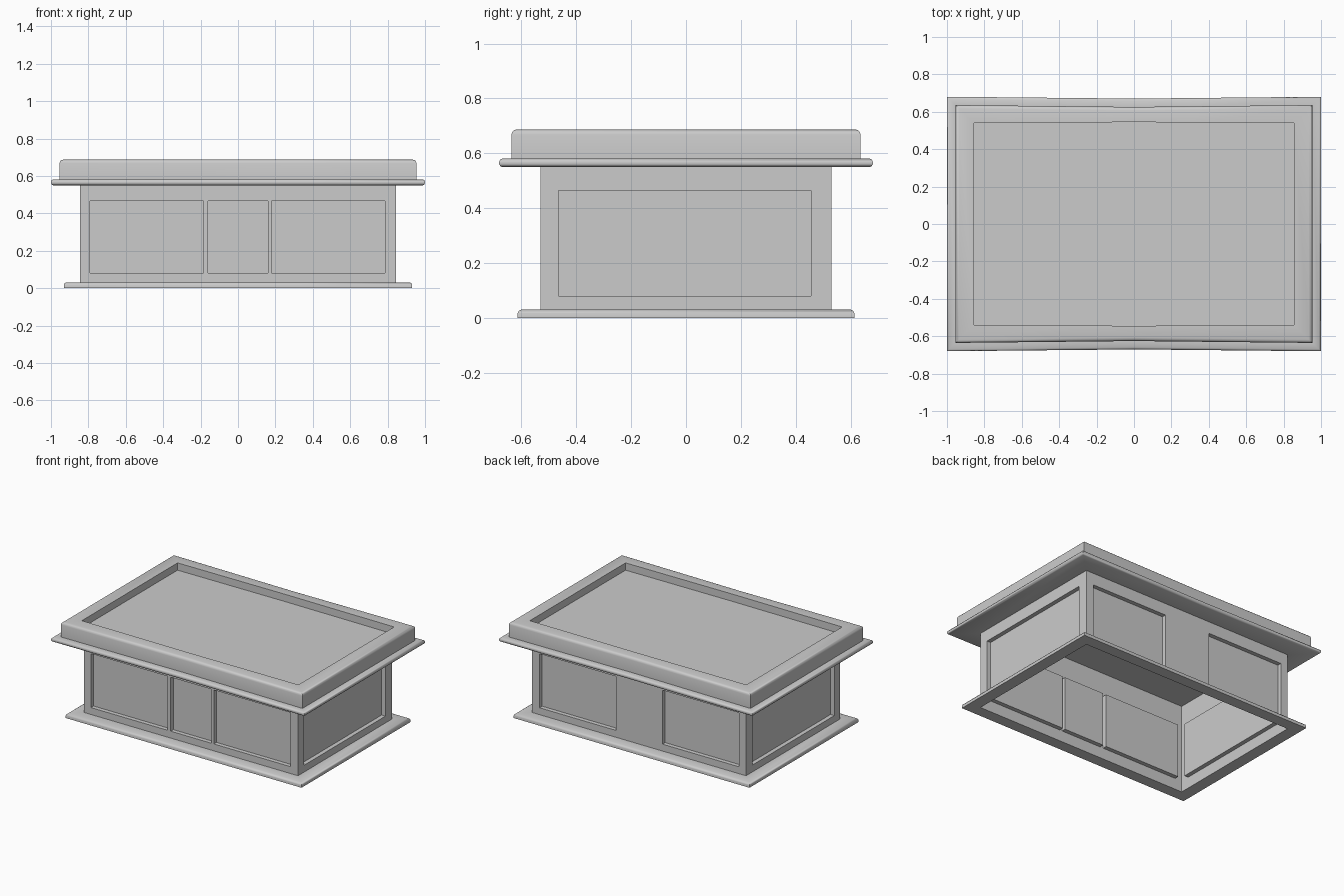
import bpy, bmesh, math
from mathutils import Matrix, Vector

if "Cube" in bpy.data.objects:
    bpy.data.objects.remove(bpy.data.objects["Cube"])

BX, BY = 0.845, 0.53          # half size of the body
FLOOR_Z = 0.635               # recessed table top


def finish(name, bm):
    bmesh.ops.remove_doubles(bm, verts=bm.verts, dist=1e-5)
    me = bpy.data.meshes.new(name)
    bm.to_mesh(me)
    bm.free()
    ob = bpy.data.objects.new(name, me)
    bpy.context.collection.objects.link(ob)
    bpy.ops.object.select_all(action='DESELECT')
    ob.select_set(True)
    bpy.context.view_layer.objects.active = ob
    bpy.ops.object.shade_smooth_by_angle(angle=math.radians(40))
    return ob


def outline(off, z, bow):
    """Rectangle offset from the body, long sides bowed by `bow` at the middle."""
    x, y = BX + off, BY + off * 0.97
    ts = (-1, -0.37, 0, 0.37, 1)
    front = [Vector((t * x, -y - bow * (1 - abs(t)), z)) for t in ts]
    return front + [Vector((-p.x, -p.y, z)) for p in front]


def ring(name, profile, cap=False):
    """Sweep a profile of (offset, z, bow) around the body."""
    bm = bmesh.new()
    loops = [[bm.verts.new(p) for p in outline(*pt)] for pt in profile]
    for a, b in zip(loops, loops[1:]):
        for i in range(len(a)):
            j = (i + 1) % len(a)
            bm.faces.new((a[i], a[j], b[j], b[i]))
    if cap:
        bm.faces.new(loops[-1])
    return finish(name, bm)


def add_wall(bm, half, dist, angle, panels, z0=0.08, z1=0.465, depth=0.03):
    """Thin wall with sunken panels, built facing -y and turned into place."""
    rot = Matrix.Rotation(angle, 3, 'Z')

    def quad(*pts):
        bm.faces.new([bm.verts.new(rot @ Vector(p)) for p in pts])

    us = sorted({-half, half, *[u for p in panels for u in p]})
    zs = (0, z0, z1, FLOOR_Z)
    y, yi = -dist, -dist + depth
    for a, b in zip(us, us[1:]):
        for c, d in zip(zs, zs[1:]):
            if (a, b) in panels and c == z0:
                outer = [(a, y, c), (b, y, c), (b, y, d), (a, y, d)]
                inner = [(p[0], yi, p[2]) for p in outer]
                quad(*inner)
                for i in range(4):
                    j = (i + 1) % 4
                    quad(outer[i], outer[j], inner[j], inner[i])
            else:
                quad((a, y, c), (b, y, c), (b, y, d), (a, y, d))


# Body: four panelled walls, open at the bottom
bm = bmesh.new()
add_wall(bm, BX, BY, 0, [(-0.79, -0.185), (-0.16, 0.16), (0.18, 0.785)])
add_wall(bm, BY, BX, math.pi / 2, [(-0.465, 0.455)])
add_wall(bm, BX, BY, math.pi, [(-0.785, -0.18), (0.185, 0.79)])
add_wall(bm, BY, BX, -math.pi / 2, [(-0.455, 0.465)])
finish("panelled_body", bm)

# Base moulding
ring("base_moulding", [(0, 0, 0), (0.086, 0, 0), (0.086, 0.018, 0),
                       (0.082, 0.026, 0), (0.072, 0.031, 0), (0, 0.031, 0)])

# Projecting lip, raised rail and recessed top in one sweep
B = -0.01
ring("lip_rail_and_top", [
    (0, 0.55, 0), (0.143, 0.55, B), (0.151, 0.554, B), (0.155, 0.561, B),
    (0.155, 0.570, B), (0.151, 0.577, B), (0.143, 0.581, B),
    (0.109, 0.581, B), (0.109, 0.668, B), (0.106, 0.678, B), (0.100, 0.684, B),
    (0.090, 0.687, B), (0.01, 0.687, 0.005), (0.01, FLOOR_Z, 0.005)], cap=True)
